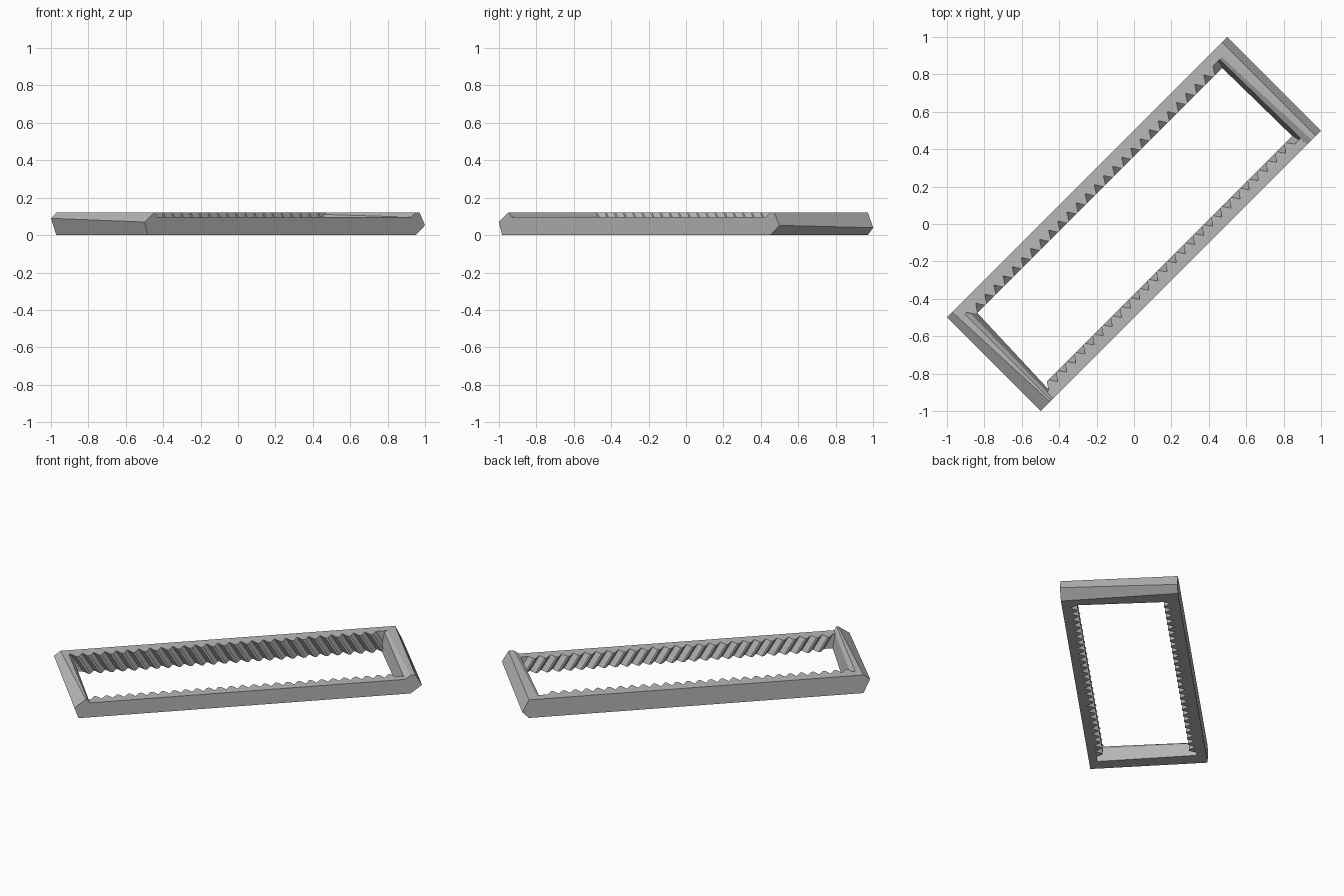
import bpy, bmesh, math

if "Cube" in bpy.data.objects:
    bpy.data.objects.remove(bpy.data.objects["Cube"])

R = math.sqrt(0.5)
HALF_W = 0.354      # half width of the frame across the rails
PITCH = 0.069       # tooth spacing
LEAN = 0.036        # half of the tooth slant over the rail height

grey = bpy.data.materials.new("plain_grey")
grey.diffuse_color = (0.48, 0.48, 0.48, 1)
grey.use_nodes = True
grey.node_tree.nodes["Principled BSDF"].inputs["Base Color"].default_value = grey.diffuse_color


def place(u, v, z):
    """Frame coordinates (along, across, up) turned 45 degrees."""
    return ((u - v) * R, (u + v) * R, z)


def loft(name, loop_a, loop_b):
    """Closed solid between two matching loops of (u, v, z)."""
    bm = bmesh.new()
    a = [bm.verts.new(place(*p)) for p in loop_a]
    b = [bm.verts.new(place(*p)) for p in loop_b]
    n = len(a)
    bm.faces.new(a)
    bm.faces.new(b[::-1])
    for i in range(n):
        j = (i + 1) % n
        bm.faces.new((a[i], b[i], b[j], a[j]))
    bmesh.ops.recalc_face_normals(bm, faces=bm.faces)
    mesh = bpy.data.meshes.new(name)
    bm.to_mesh(mesh)
    bm.free()
    mesh.materials.append(grey)
    obj = bpy.data.objects.new(name, mesh)
    bpy.context.collection.objects.link(obj)


def toothed_rail(name, side, tip, valley, height):
    """Straight rail with slanted teeth on its inner face."""
    def outline(z):
        shift = LEAN * (1 - 2 * z / 0.12)
        pts = [(-0.985, side * HALF_W, z), (-0.985, side * valley, z)]
        for k in range(-13, 14):
            c = k * PITCH + shift
            for du, v in ((-0.48, valley), (-0.1, tip), (0.1, tip), (0.48, valley)):
                pts.append((c + du * PITCH, side * v, z))
        return pts + [(0.985, side * valley, z), (0.985, side * HALF_W, z)]
    loft(name, outline(0), outline(height))


def end_bar(name, side, front, back):
    """Bevelled bar lofted from its front section to its back section."""
    loft(name, [(side * u, -HALF_W, z) for u, z in front],
         [(side * u, HALF_W, z) for u, z in back])


# Long rails: the front one is lower
toothed_rail("back_rail", 1, 0.256, 0.297, 0.12)
toothed_rail("front_rail", -1, 0.266, 0.305, 0.096)

# End bars, sections as (distance from centre, height)
end_bar("right_end_bar", 1,
        [(0.932, 0), (0.99, 0), (1.06, 0.052), (1.02, 0.12), (0.99, 0.12), (0.955, 0.096)],
        [(0.922, 0), (1.02, 0), (1.06, 0.04), (1.02, 0.12), (0.96, 0.12), (0.945, 0.112)])
end_bar("left_end_bar", -1,
        [(0.95, 0), (1.035, 0), (1.06, 0.07), (0.99, 0.12), (0.98, 0.12), (0.965, 0.096)],
        [(0.925, 0), (1.02, 0), (1.06, 0.09), (1.02, 0.12), (0.98, 0.12), (0.955, 0.1)])
